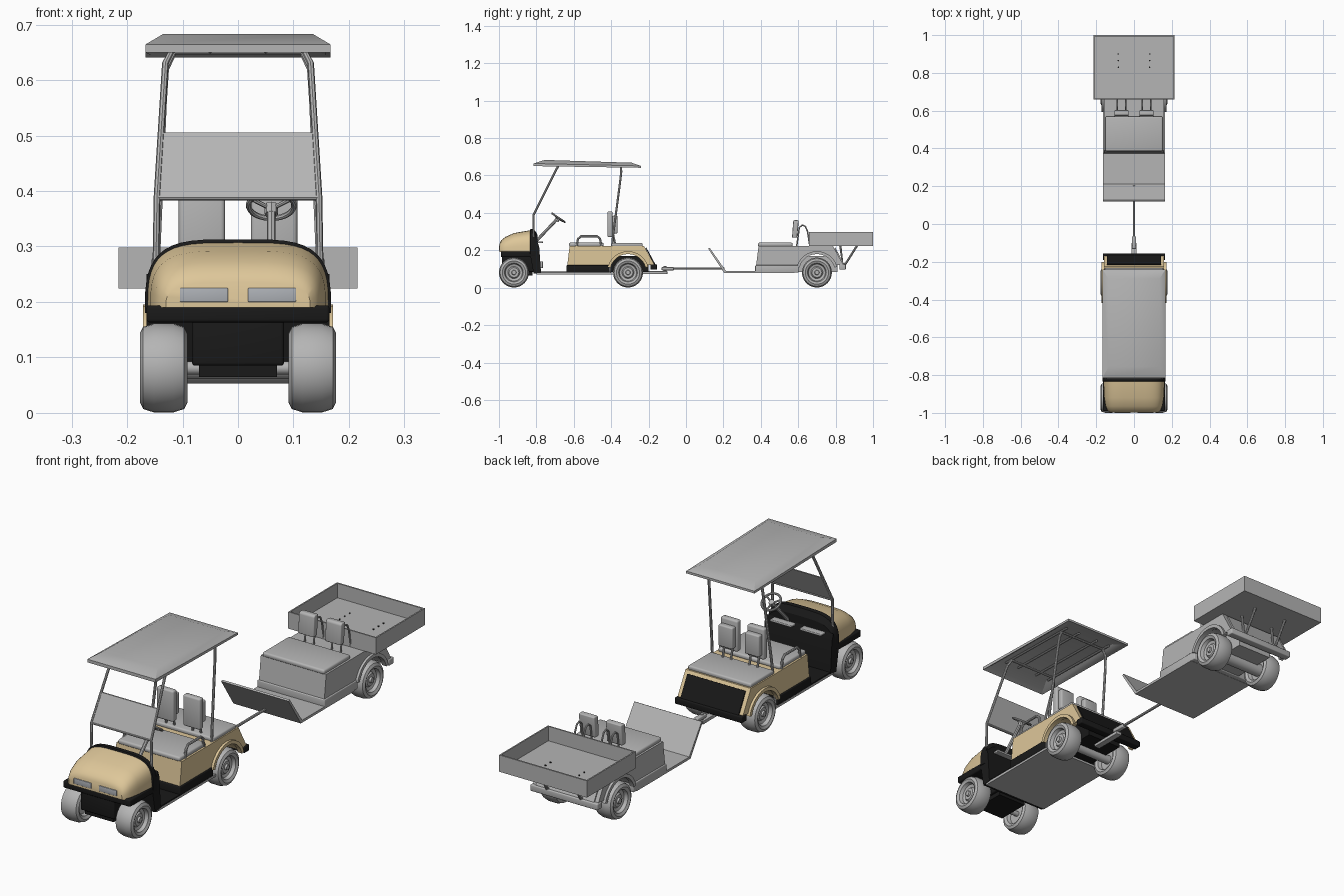
import bpy, bmesh
from math import sin, cos, pi, radians
from mathutils import Matrix, Vector

cube = bpy.data.objects.get("Cube")
if cube:
    bpy.data.objects.remove(cube)


def material(name, rgb):
    m = bpy.data.materials.new(name)
    m.use_nodes = True
    m.diffuse_color = (*rgb, 1)
    node = next(n for n in m.node_tree.nodes if n.type == 'BSDF_PRINCIPLED')
    node.inputs["Base Color"].default_value = (*rgb, 1)
    node.inputs["Roughness"].default_value = 0.6
    return m


GRAY = material("plain gray", (0.46, 0.46, 0.46))
BEIGE = material("beige paint", (0.73, 0.57, 0.32))
BLACK = material("black trim", (0.01, 0.01, 0.01))
LAMP = material("lamp gray", (0.42, 0.44, 0.47))


def smooth(ob):
    bpy.ops.object.select_all(action='DESELECT')
    ob.select_set(True)
    bpy.context.view_layer.objects.active = ob
    bpy.ops.object.shade_smooth_by_angle(angle=radians(32))


def loft(name, rings, mat, bevel=0):
    """Skin a list of equal closed rings and cap both ends."""
    bm = bmesh.new()
    rows = [[bm.verts.new(p) for p in ring] for ring in rings]
    n = len(rows[0])
    for a, b in zip(rows, rows[1:]):
        for i in range(n):
            j = (i + 1) % n
            bm.faces.new((a[i], a[j], b[j], b[i]))
    bm.faces.new(rows[0][::-1])
    bm.faces.new(rows[-1])
    bmesh.ops.recalc_face_normals(bm, faces=bm.faces[:])
    if bevel:
        bmesh.ops.bevel(bm, geom=bm.edges[:], offset=bevel, segments=3,
                        profile=0.5, affect='EDGES')
    me = bpy.data.meshes.new(name)
    bm.to_mesh(me)
    bm.free()
    me.materials.append(mat)
    ob = bpy.data.objects.new(name, me)
    bpy.context.collection.objects.link(ob)
    smooth(ob)
    return ob


def rect(hx, y0, y1, z0, z1=None):
    z1 = z0 if z1 is None else z1
    return [(-hx, y0, z0), (hx, y0, z0), (hx, y1, z1), (-hx, y1, z1)]


def box(name, x, y, z, mat, bevel=0):
    rings = [[(x[0], y[0], h), (x[1], y[0], h), (x[1], y[1], h), (x[0], y[1], h)] for h in z]
    return loft(name, rings, mat, bevel)


def prism(name, profile, x0, x1, mat, bevel=0):
    return loft(name, [[(x, y, z) for y, z in profile] for x in (x0, x1)], mat, bevel)


def lathe(name, profile, centre, mat, side=1, segs=32):
    """Turn (radius, x) points round the x axis."""
    cx, cy, cz = centre
    return loft(name, [[(cx + side * x, cy + r * cos(2 * pi * i / segs), cz + r * sin(2 * pi * i / segs))
                        for i in range(segs)] for r, x in profile], mat)


def tube(name, pts, r, mat=GRAY):
    cu = bpy.data.curves.new(name, 'CURVE')
    cu.dimensions = '3D'
    cu.bevel_depth = r
    cu.bevel_resolution = 2
    cu.use_fill_caps = True
    sp = cu.splines.new('POLY')
    sp.points.add(len(pts) - 1)
    for p, co in zip(sp.points, pts):
        p.co = (*co, 1)
    cu.materials.append(mat)
    ob = bpy.data.objects.new(name, cu)
    bpy.context.collection.objects.link(ob)
    bpy.ops.object.select_all(action='DESELECT')
    ob.select_set(True)
    bpy.context.view_layer.objects.active = ob
    bpy.ops.object.convert(target='MESH')
    smooth(bpy.context.view_layer.objects.active)


def hoop(name, half, r):
    tube(name, half + [(-x, y, z) for x, y, z in half[::-1]], r)


def arch(y, w, top, bottom, n=24):
    """Boxy rounded cross-section standing on its bottom edge."""
    pts = []
    for i in range(n + 1):
        c, s = cos(pi * i / n), sin(pi * i / n)
        pts.append((w * abs(c) ** 0.5 * (1 if c > 0 else -1), y, bottom + (top - bottom) * max(s, 0) ** 0.62))
    return pts


def arc(cy, cz, r, a0, a1, n=12):
    return [(cy + r * cos(radians(a0 + (a1 - a0) * i / n)),
             cz + r * sin(radians(a0 + (a1 - a0) * i / n))) for i in range(n + 1)]


# Wheels and axles
TYRE = [(.002, -.02), (.045, -.02), (.05, -.036), (.062, -.043), (.074, -.037), (.08, -.018),
        (.08, .018), (.074, .037), (.062, .043), (.05, .037), (.045, .022), (.032, .018),
        (.026, .026), (.013, .026), (.011, .034), (.002, .034)]
for label, y, r in (("front", -.92, .012), ("rear", -.31, .02), ("trailer", .70, .028)):
    for s, side in ((1, "left"), (-1, "right")):
        lathe(f"{label}_{side}_wheel", TYRE, (s * .134, y, .081), GRAY, s)
    lathe(f"{label}_axle", [(r, -.12), (r, .12)], (0, y, .081), GRAY)

# Front cowl, trim hoop, lower fascia and firewall
loft("front_cowl", [arch(y, w, t, .19) for y, w, t in
     ((-.997, .13, .235), (-.988, .14, .254), (-.965, .15, .272), (-.92, .158, .292), (-.828, .163, .308))], BEIGE)
loft("cowl_trim", [arch(y, w, t, b) for y, w, t, b in
     ((-.835, .162, .307, .18), (-.832, .168, .313, .18), (-.812, .168, .312, .18), (-.795, .163, .285, .18))], BLACK)
box("front_fascia", (-.165, .165), (-.99, -.80), (.163, .194), BLACK, .006)
box("front_bumper", (-.083, .083), (-.985, -.80), (.085, .175), BLACK, .006)
box("front_skid", (-.07, .07), (-.97, -.82), (.065, .09), BLACK)
prism("firewall", [(-.835, .185), (-.795, .25), (-.785, .22), (-.775, .08), (-.815, .075)], -.165, .165, BLACK)
for s in (1, -1):
    box("headlight", sorted((s * .018, s * .105)), (-1, -.992), (.2, .225), LAMP, .002)
    box("dash_tray", sorted((s * .02, s * .125)), (-.797, -.765), (.238, .248), GRAY, .003)
for x in (.045, .09):
    box("pedal", (x - .012, x + .012), (-.785, -.765), (.105, .14), GRAY, .003)

# Cart floor
box("floor_plate", (-.163, .163), (-.80, -.38), (.07, .08), GRAY)
box("floor_mat", (-.163, .163), (-.80, -.62), (.08, .086), BLACK)


def seat_body(label, dy, shell, trim):
    """Seat box with wheel arches, shared by the cart and the trailer."""
    cy = dy - .31
    outline = [(dy - .635, .118), (dy - .622, .224), (dy - .225, .224), (dy - .168, .122)]
    prism(f"{label}_body", outline + arc(cy, .083, .1, 22, 158), -.16, .16, shell)
    box(f"{label}_sill", (-.165, .165), (dy - .64, dy - .408), (.08, .12), trim, .004)
    box(f"{label}_underbody", (-.085, .085), (dy - .41, dy - .2), (.085, .17), trim)
    prism(f"{label}_rear_panel", [(dy - .216, .212), (dy - .212, .214), (dy - .163, .124), (dy - .17, .122)],
          -.142, .142, trim)
    box(f"{label}_rear_bumper", (-.165, .165), (dy - .19, dy - .155), (.097, .125), trim, .004)
    for s in (1, -1):
        prism(f"{label}_fender", arc(cy, .083, .112, 15, 165) + arc(cy, .083, .097, 165, 15),
              s * .15, s * .171, shell)
    box(f"{label}_seat_cushion", (-.152, .152), (dy - .625, dy - .44), (.22, .241), GRAY, .008)


seat_body("cart", 0, BEIGE, BLACK)
seat_body("trailer", 1.01, GRAY, GRAY)
box("rear_deck_cushion", (-.155, .155), (-.395, -.232), (.22, .24), GRAY, .007)

# Cart seat backs and armrests
for s in (1, -1):
    cx = s * .065
    box("seat_back", (cx - .042, cx + .042), (-.42, -.392), (.27, .408), GRAY, .008)
    box("seat_back_rear_pad", (cx - .035, cx + .035), (-.393, -.366), (.29, .385), GRAY, .006)
    for d in (-.02, .02):
        tube("seat_back_post", [(cx + d, -.375, .22), (cx + d, -.393, .3)], .005)
    tube("armrest", [(s * .15, y, z) for y, z in
         ((-.585, .22), (-.578, .26), (-.562, .275), (-.475, .275), (-.46, .262), (-.452, .22))], .006)

# Roof shell, frame and windscreen
loft("roof", [rect(.13, -.745, -.3, .674, .66), rect(.157, -.803, -.25, .655, .645),
              rect(.167, -.815, -.24, .65, .641), rect(.167, -.815, -.24, .664, .651),
              rect(.135, -.755, -.29, .683, .668)], GRAY)
hoop("front_roof_frame", [(.148, -.815, .27), (.146, -.815, .39), (.131, -.695, .63), (.118, -.68, .655)], .006)
hoop("rear_roof_frame", [(.152, -.408, .08), (.146, -.39, .28), (.134, -.353, .56),
                         (.13, -.346, .62), (.115, -.348, .65)], .006)
for x in (-.118, -.05, .05, .118):
    tube("roof_rail", [(x, -.72, .66), (x, -.31, .652)], .005)
loft("windscreen", [[(-w, y - .003, z), (w, y - .003, z), (w, y + .003, z), (-w, y + .003, z)]
                    for w, y, z in ((.141, -.815, .39), (.134, -.758, .505))], GRAY)
tube("windscreen_bar", [(-.148, -.815, .388), (.148, -.815, .388)], .005)

# Steering wheel and column
hub = Vector((.06, -.682, .374))
tilt = Matrix.Rotation(-.6, 3, 'X')
bpy.ops.mesh.primitive_torus_add(major_radius=.041, minor_radius=.005, major_segments=32,
                                 minor_segments=8, location=hub, rotation=(-.6, 0, 0))
wheel = bpy.context.object
wheel.name = "steering_wheel"
wheel.data.materials.append(GRAY)
smooth(wheel)
for a in (90, 210, 330):
    rim = hub + tilt @ Vector((.04 * cos(radians(a)), .04 * sin(radians(a)), 0))
    tube("steering_spoke", [hub - tilt @ Vector((0, 0, .008)), rim], .004)
tube("steering_hub", [hub, hub - tilt @ Vector((0, 0, .02))], .012)
tube("steering_column", [hub, (.06, -.80, .25)], .008)

# Hitch and tongue
box("hitch_bar", (-.014, .014), (-.25, -.1), (.073, .088), GRAY, .002)
tube("hitch_pin", [(0, -.112, .075), (0, -.112, .115)], .007)
box("tongue_coupler", (-.011, .011), (-.13, -.065), (.093, .11), GRAY, .004)
tube("tongue", [(0, -.1, .103), (0, .205, .103)], .006)

# Trailer footwell
prism("trailer_floor", [(.118, .21), (.126, .214), (.213, .09), (.58, .09), (.58, .079), (.204, .079)],
      -.165, .165, GRAY)

# Trailer seat backs
for s in (1, -1):
    cx = s * .066
    prism("trailer_seat_back", [(.567, .268), (.573, .355), (.58, .362), (.603, .36), (.594, .268)],
          cx - .038, cx + .038, GRAY, .004)
    for d in (-.022, .022):
        tube("trailer_seat_post", [(cx + d, y, z) for y, z in
             ((.662, .222), (.65, .30), (.638, .328), (.622, .335), (.606, .322), (.592, .222))], .004)

# Cargo bed with bolts and braces
loft("cargo_bed", [rect(.209, .664, .993, .234), rect(.209, .664, .993, .298),
                   rect(.215, .658, 1, .298), rect(.215, .658, 1, .224)], GRAY)
for x in (-.083, .083):
    for y in (.83, .865, .9):
        tube("bed_bolt", [(x, y, .233), (x, y, .237)], .004, BLACK)
    tube("bed_brace", [(x, .825, .224), (x, .838, .125), (x, .855, .13), (x, .915, .226)], .006)
